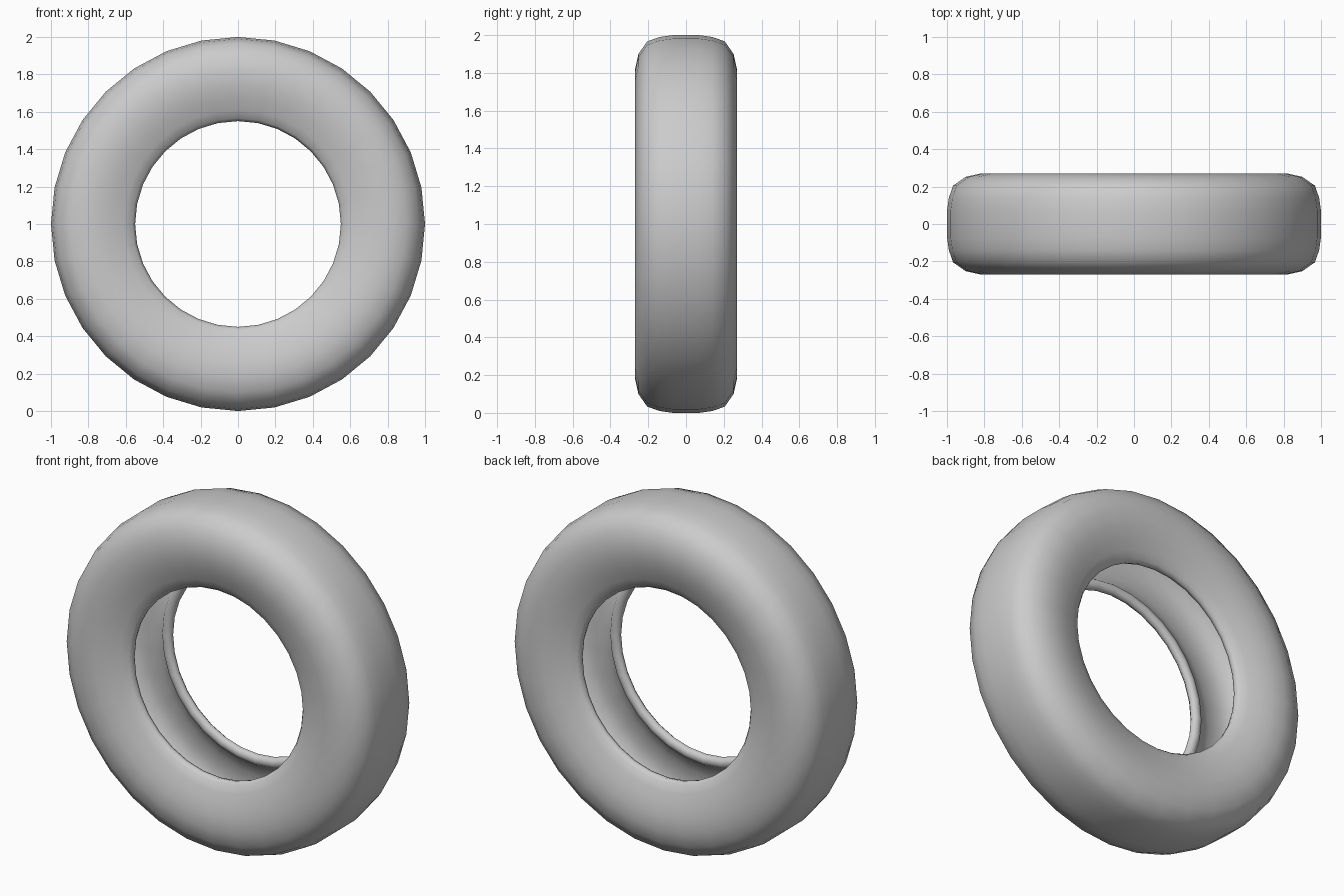
import bpy, bmesh, math

if "Cube" in bpy.data.objects:
    bpy.data.objects.remove(bpy.data.objects["Cube"])

SEGMENTS = 32
AXLE_HEIGHT = 1.0

# Half cross-section as (radius, offset from the middle plane):
# tread, shoulder, sidewall, rolled bead, then the hollow inside
half = [(1.0, 0.07), (0.99, 0.14), (0.967, 0.205), (0.90, 0.252), (0.82, 0.27),
        (0.74, 0.265), (0.67, 0.247), (0.61, 0.225), (0.565, 0.205),
        (0.55, 0.185), (0.556, 0.163), (0.58, 0.152), (0.605, 0.163),
        (0.625, 0.188), (0.70, 0.220), (0.80, 0.238), (0.88, 0.222),
        (0.935, 0.175), (0.958, 0.07)]
profile = half + [(r, -y) for r, y in reversed(half)]

# Revolve the closed section around the axle
bm = bmesh.new()
rings = []
for i in range(SEGMENTS):
    a = 2 * math.pi * i / SEGMENTS
    rings.append([bm.verts.new((r * math.cos(a), y, AXLE_HEIGHT + r * math.sin(a)))
                  for r, y in profile])
n = len(profile)
for i in range(SEGMENTS):
    p, q = rings[i], rings[(i + 1) % SEGMENTS]
    for j in range(n):
        k = (j + 1) % n
        bm.faces.new((p[j], p[k], q[k], q[j]))
bmesh.ops.recalc_face_normals(bm, faces=bm.faces)

# Tyre object, smooth all over
mesh = bpy.data.meshes.new("tyre")
bm.to_mesh(mesh)
bm.free()
for f in mesh.polygons:
    f.use_smooth = True
tyre = bpy.data.objects.new("tyre", mesh)
bpy.context.collection.objects.link(tyre)
